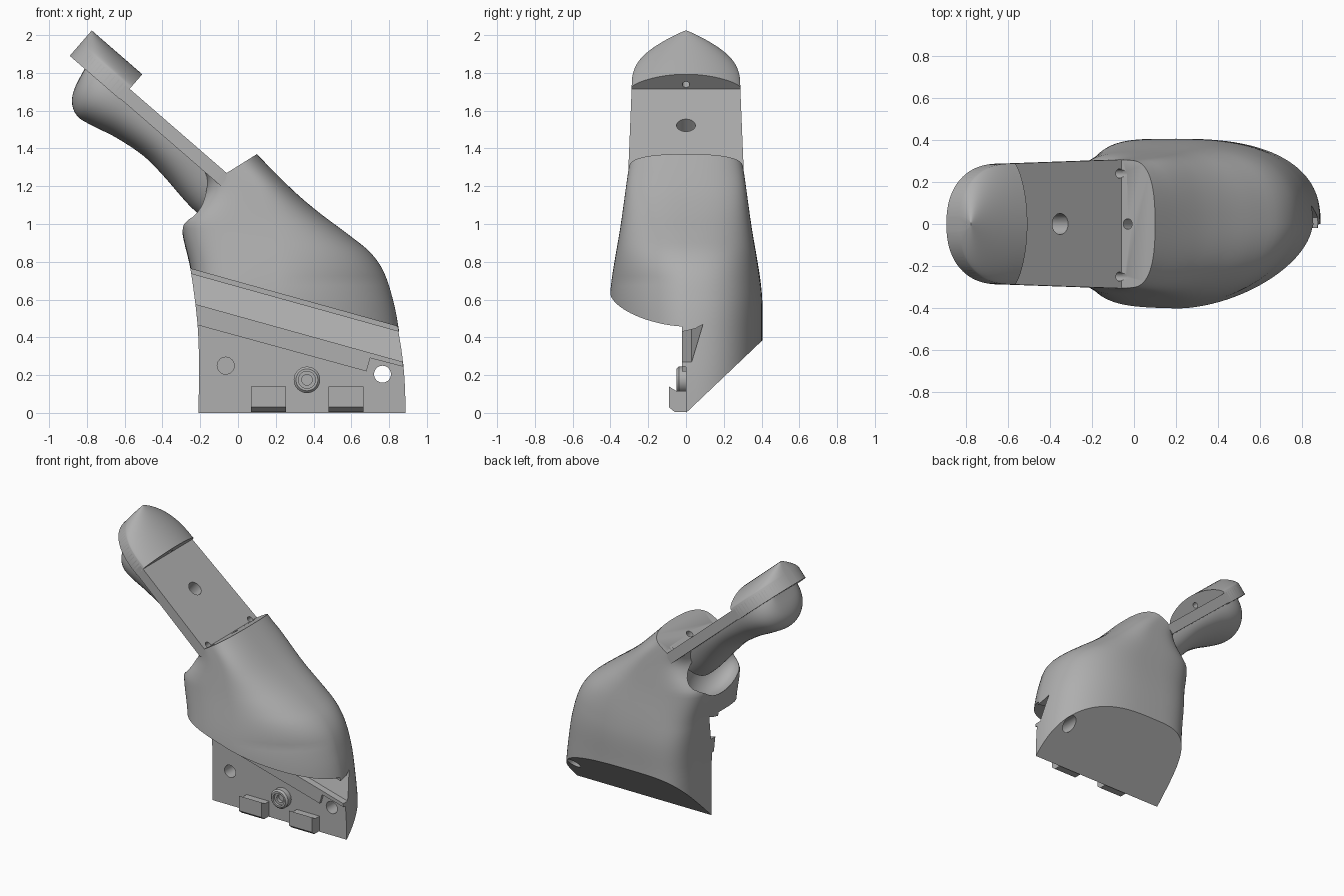
import bpy, bmesh, math
from mathutils import Vector

cube = bpy.data.objects.get("Cube")
if cube:
    bpy.data.objects.remove(cube, do_unlink=True)

grey = bpy.data.materials.new("plain grey")
grey.use_nodes = True
COLOUR = (0.43, 0.43, 0.43, 1)
grey.diffuse_color = COLOUR
grey.node_tree.nodes["Principled BSDF"].inputs["Base Color"].default_value = COLOUR


def loft(name, rings):
    """Skin a list of equal-length closed rings and cap both ends."""
    bm = bmesh.new()
    rows = [[bm.verts.new(p) for p in ring] for ring in rings]
    n = len(rows[0])
    for a, b in zip(rows, rows[1:]):
        for i in range(n):
            j = (i + 1) % n
            bm.faces.new((a[i], a[j], b[j], b[i]))
    bm.faces.new(rows[0])
    bm.faces.new(rows[-1])
    bmesh.ops.recalc_face_normals(bm, faces=bm.faces)
    mesh = bpy.data.meshes.new(name)
    bm.to_mesh(mesh)
    bm.free()
    mesh.materials.append(grey)
    ob = bpy.data.objects.new(name, mesh)
    bpy.context.collection.objects.link(ob)
    return ob


def activate(ob):
    bpy.ops.object.select_all(action="DESELECT")
    ob.select_set(True)
    bpy.context.view_layer.objects.active = ob


def cut(ob, cutters):
    """Subtract each cutter and apply."""
    activate(ob)
    for c in cutters:
        m = ob.modifiers.new("cut", "BOOLEAN")
        m.operation, m.solver, m.object = "DIFFERENCE", "EXACT", c
        bpy.ops.object.modifier_apply(modifier=m.name)


def curve(points, t):
    """Smooth interpolation through (t, value) points."""
    k = 0
    while k < len(points) - 2 and t > points[k + 1][0]:
        k += 1
    slope = lambda i: ((points[min(i + 1, len(points) - 1)][1] - points[max(i - 1, 0)][1])
                       / (points[min(i + 1, len(points) - 1)][0] - points[max(i - 1, 0)][0]))
    (t0, a), (t1, b) = points[k], points[k + 1]
    h = t1 - t0
    u = min(max((t - t0) / h, 0), 1)
    return ((2 * u**3 - 3 * u**2 + 1) * a + (u**3 - 2 * u**2 + u) * h * slope(k)
            + (3 * u**2 - 2 * u**3) * b + (u**3 - u**2) * h * slope(k + 1))


def prism_y(name, outline, y0, y1):
    return loft(name, [[(x, y, z) for x, z in outline] for y in (y0, y1)])


def drill(point, direction, r, depth):
    """Round cutter centred on a surface point."""
    d = Vector(direction).normalized()
    u = d.orthogonal().normalized()
    v = d.cross(u)
    ring = [(u * math.cos(a) + v * math.sin(a)) * r
            for a in (math.tau * i / 24 for i in range(24))]
    return loft("drill", [[Vector(point) + q + d * t for q in ring] for t in (-0.03, depth)])


# Body: stacked rounded sections, bulging towards +x
LEFT = [(-0.1, -0.21), (0.4, -0.21), (0.75, -0.25), (1.0, -0.3), (1.06, -0.265),
        (1.12, -0.21), (1.19, -0.17), (1.27, -0.18), (1.45, -0.3)]
RIGHT = [(-0.1, 0.89), (0.2, 0.88), (0.45, 0.85), (0.6, 0.82), (0.75, 0.77), (0.85, 0.7),
         (0.94, 0.59), (1.06, 0.43), (1.17, 0.3), (1.37, 0.1), (1.45, 0.03)]
WIDTH = [(-0.1, 0.41), (0.4, 0.405), (0.65, 0.4), (1.0, 0.345), (1.25, 0.31), (1.45, 0.28)]


def body_ring(z, n=96):
    xl, xr, w = (curve(c, z) for c in (LEFT, RIGHT, WIDTH))
    top = min(max((z - 0.7) / 0.6, 0), 1)
    cx = 0.2 + top * ((xl + xr) / 2 - 0.2)
    ring = []
    for i in range(n):
        a = math.tau * i / n
        c, s = math.cos(a), math.sin(a)
        e = 4.0 if c < 0 else (2.6 if s > 0 else 1.75 + top * 0.85)
        x = cx + math.copysign(abs(c) ** (2 / e), c) * ((xr - cx) if c > 0 else (cx - xl))
        ring.append((x, w * math.copysign(abs(s) ** (2 / e), s), z))
    return ring


body = loft("body_shell", [body_ring(-0.05 + 1.5 * i / 60) for i in range(61)])

# Handle frame: origin at the notch, s along the handle, h above its flat face
O = Vector((-0.06, 0, 1.27))
S = Vector((-0.755, 0, 0.655)).normalized()
H = Vector((0.655, 0, 0.755)).normalized()


def on_handle(s, y, h):
    return O + S * s + H * h + Vector((0, y, 0))


SLOPE = -0.278


def rail(x):
    return 0.693 + SLOPE * x


far = on_handle(1.3, 0, 0)
cutters = [
    # notch above the handle face
    prism_y("notch_cut", [(-0.06, 1.27), (0.1, 1.37), (0.5, 1.62), (0.5, 2.4),
                          (far.x, 2.4), (far.x, far.z)], -1, 1),
    # open front half under the sloping edge
    prism_y("front_cut", [(-1, -1), (1.2, -1), (1.2, rail(1.2)), (-1, rail(-1))], -1, -0.02),
    prism_y("wall_cut", [(-1, -1), (1.2, -1), (1.2, 0.16), (0.7, 0.29), (0.68, 0.22),
                         (-1, 0.68)], -0.5, 0),
    # slanted underside
    loft("under_cut", [[(x, y, z) for y, z in ((-0.3, -0.3), (0, 0), (1, 0.95), (1, -1), (-0.3, -1))]
                       for x in (-1, 1.2)]),
    # undercut rail groove
    loft("groove_cut", [[(x, y, rail(x) + dz) for y, dz in
                         ((-0.1, -0.18), (0.03, -0.18), (0.09, 0.01), (0.05, -0.01), (-0.1, -0.045))]
                        for x in (-0.7, 1.2)]),
    drill((-0.065, 0, 0.25), (0, 1, 0), 0.045, 0.12),
    drill((0.765, 0, 0.205), (0, 1, 0), 0.045, 0.6),
    drill((-0.03, 0, 1.289), (0.53, 0, -0.85), 0.025, 0.08),
]
corner_drills = [drill(on_handle(0.012, y, 0), -H, 0.022, 0.06) for y in (-0.25, 0.24)]

# Cup-shaped opening below the handle root
cup = []
for i in range(1, 16):
    a = math.pi * i / 16
    cup.append([(-0.22 + 0.13 * math.sin(a) * math.cos(b), 0.27 * math.sin(a) * math.sin(b),
                 1.07 - 0.17 * math.cos(a)) for b in (math.tau * j / 32 for j in range(32))])
cutters.append(loft("cup_cut", cup))
cut(body, cutters + corner_drills)


# Handle plate with rounded tip
def half_width(s):
    if s < 0.7:
        return 0.306 - 0.027 * max(s, 0)
    u = min((s - 0.7) / 0.335, 0.9995)
    return 0.287 * (1 - u ** 2.3) ** (1 / 2.3)


def stations(a, b, n):
    return [a + (b - a) * math.sin(math.pi / 2 * i / n) for i in range(n + 1)]


plate = loft("handle_plate", [[on_handle(s, y * half_width(s), h) for y, h in
                               ((-1, 0), (1, 0), (1, -0.072), (-1, -0.072))]
                              for s in stations(-0.02, 1.034, 40)])

# Rounded grip below the plate
DEPTH = [(-0.1, 0.26), (0.03, 0.26), (0.25, 0.23), (0.39, 0.22), (0.57, 0.243),
         (0.714, 0.28), (0.8, 0.29), (0.868, 0.25), (0.905, 0.18), (0.93, 0.075)]
GRIP = [(-0.1, 0.16), (0.1, 0.19), (0.3, 0.22), (0.6, 0.25), (0.75, 0.255), (0.85, 0.22), (0.93, 0.13)]
grip = loft("handle_grip", [[on_handle(s, curve(GRIP, s) * math.cos(a),
                                       -0.05 - (curve(DEPTH, s) - 0.05) * math.sin(a) ** 0.8)
                             for a in (math.pi * j / 28 for j in range(29))]
                            for s in stations(-0.06, 0.93, 36)])


# Crowned head at the handle tip
def head_ring(s):
    w = half_width(s)
    crown = [on_handle(s, w * math.cos(a), 0.012 + 0.09 * math.sin(a) ** 1.5)
             for a in (math.pi * j / 28 for j in range(29))]
    return crown + [on_handle(s, -w, -0.076), on_handle(s, w, -0.076)]


head = loft("handle_head", [head_ring(s) for s in stations(0.68, 1.034, 28)])
cut(head, [drill(on_handle(0.68, 0, 0.03), S, 0.02, 0.06)])

# Screw holes through the handle face
face_drills = [drill(on_handle(s, 0, 0), -H, 0.05, 0.13) for s in (0.2, 0.385)]
cut(plate, face_drills + corner_drills)
cut(grip, face_drills)

# Hooks along the bottom of the front wall
parts = [body, plate, grip, head]
for side, x in (("right", 0.07), ("left", 0.48)):
    parts.append(loft(side + "_hook", [[(px, y, z) for y, z in
                      ((0.005, 0.005), (-0.06, 0.005), (-0.09, 0.03), (-0.09, 0.14), (-0.05, 0.115), (0.02, 0.115))]
                      for px in (x, x + 0.185)]))

# Turned boss between the hooks
PROFILE = [(0.07, 0.02), (0.07, -0.038), (0.058, -0.05), (0.045, -0.05), (0.045, -0.03),
           (0.028, -0.03), (0.028, -0.005)]
parts.append(loft("boss", [[(0.365 + r * math.cos(a), y, 0.175 + r * math.sin(a))
                            for a in (math.tau * j / 32 for j in range(32))] for r, y in PROFILE]))

# Remove the cutters and finish shading
for ob in list(bpy.data.objects):
    if ob.name.startswith("drill") or ob.name.endswith("_cut"):
        bpy.data.objects.remove(ob, do_unlink=True)
for ob in parts:
    activate(ob)
    bpy.ops.object.shade_smooth_by_angle(angle=math.radians(32))
